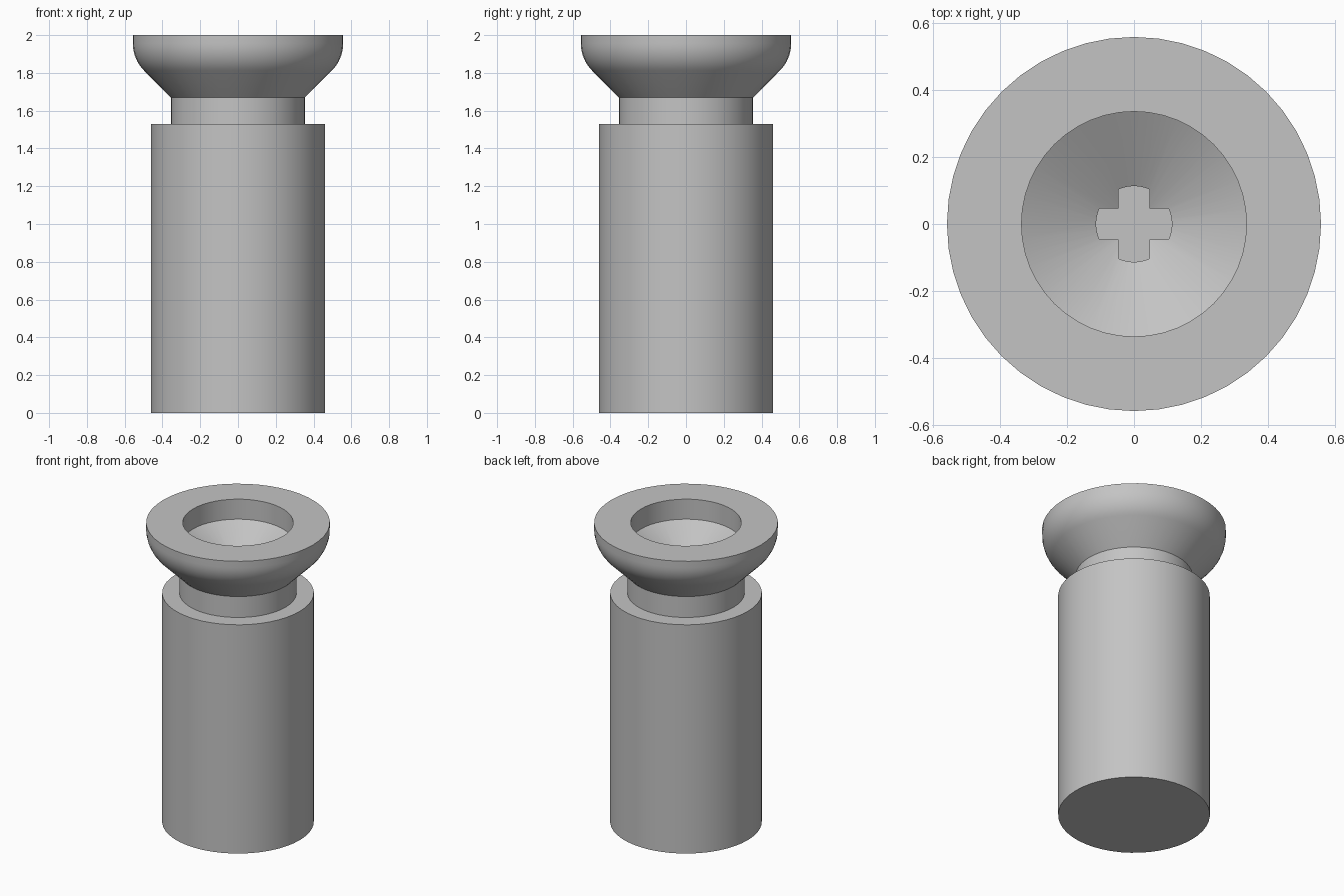
import bpy
import bmesh
from math import sin, cos, pi, radians, tan, asin

SEGMENTS = 48

default = bpy.data.objects.get("Cube")
if default:
    bpy.data.objects.remove(default, do_unlink=True)

# Single plain grey
GREY = (0.55, 0.55, 0.55, 1.0)
grey = bpy.data.materials.new("plain grey")
grey.use_nodes = True
grey.diffuse_color = GREY
grey.node_tree.nodes["Principled BSDF"].inputs["Base Color"].default_value = GREY


def add_object(name, bm):
    bmesh.ops.recalc_face_normals(bm, faces=bm.faces)
    mesh = bpy.data.meshes.new(name)
    bm.to_mesh(mesh)
    bm.free()
    mesh.materials.append(grey)
    obj = bpy.data.objects.new(name, mesh)
    bpy.context.collection.objects.link(obj)
    return obj


def lathe(name, profile):
    """Revolve (radius, height) points that start and end on the axis."""
    bm = bmesh.new()
    verts = [bm.verts.new((r, 0, z)) for r, z in profile]
    edges = [bm.edges.new(pair) for pair in zip(verts, verts[1:])]
    bmesh.ops.spin(bm, geom=verts + edges, cent=(0, 0, 0), axis=(0, 0, 1),
                   angle=2 * pi, steps=SEGMENTS, use_duplicate=False)
    bmesh.ops.remove_doubles(bm, verts=bm.verts, dist=0.0001)
    return add_object(name, bm)


def shade(obj):
    bpy.ops.object.select_all(action='DESELECT')
    obj.select_set(True)
    bpy.context.view_layer.objects.active = obj
    bpy.ops.object.shade_smooth_by_angle(angle=radians(25))


# Wide cylindrical body
body = lathe("body", [(0, 0), (0.46, 0), (0.46, 1.53), (0, 1.53)])

# Neck and flared head: 45 degree flare rounded into a straight rim
rim, neck, flare_z = 0.557, 0.355, 1.67
tangent = 0.085
fillet = tangent / tan(radians(22.5))
round_top = flare_z + (rim - neck) + tangent
rounding = [(rim - fillet * (1 - cos(a)), round_top - fillet * sin(a))
            for a in (radians(45 * (1 - i / 8)) for i in range(9))]

# Bore with a conical floor
bore, bore_z = 0.335, 1.866
apex_z = bore_z - bore * tan(radians(30))
head = lathe("head", [(0, 1.4), (neck, 1.4), (neck, flare_z)] + rounding
             + [(rim, 2), (bore, 2), (bore, bore_z), (0, apex_z)])

# Cross-shaped driver slot with rounded arm ends
half, reach, slot_floor = 0.046, 0.113, 1.5
spread = asin(half / reach)
outline = []
for arm in range(4):
    turn = arm * pi / 2
    for i in range(7):
        a = turn + spread * (i / 3 - 1)
        outline.append((reach * cos(a), reach * sin(a), slot_floor))
    corner = turn + pi / 4
    outline.append((half * 2 ** 0.5 * cos(corner),
                    half * 2 ** 0.5 * sin(corner), slot_floor))
bm = bmesh.new()
base = bm.faces.new([bm.verts.new(p) for p in outline])
top = bmesh.ops.extrude_face_region(bm, geom=[base])
bmesh.ops.translate(bm, vec=(0, 0, 0.4),
                    verts=[v for v in top["geom"] if isinstance(v, bmesh.types.BMVert)])
cutter = add_object("slot_cutter", bm)
cutter.hide_render = True

slot = head.modifiers.new("cross slot", 'BOOLEAN')
slot.operation = 'DIFFERENCE'
slot.solver = 'EXACT'
slot.object = cutter
bpy.context.view_layer.objects.active = head
bpy.ops.object.modifier_apply(modifier=slot.name)
bpy.data.objects.remove(cutter, do_unlink=True)

shade(body)
shade(head)
